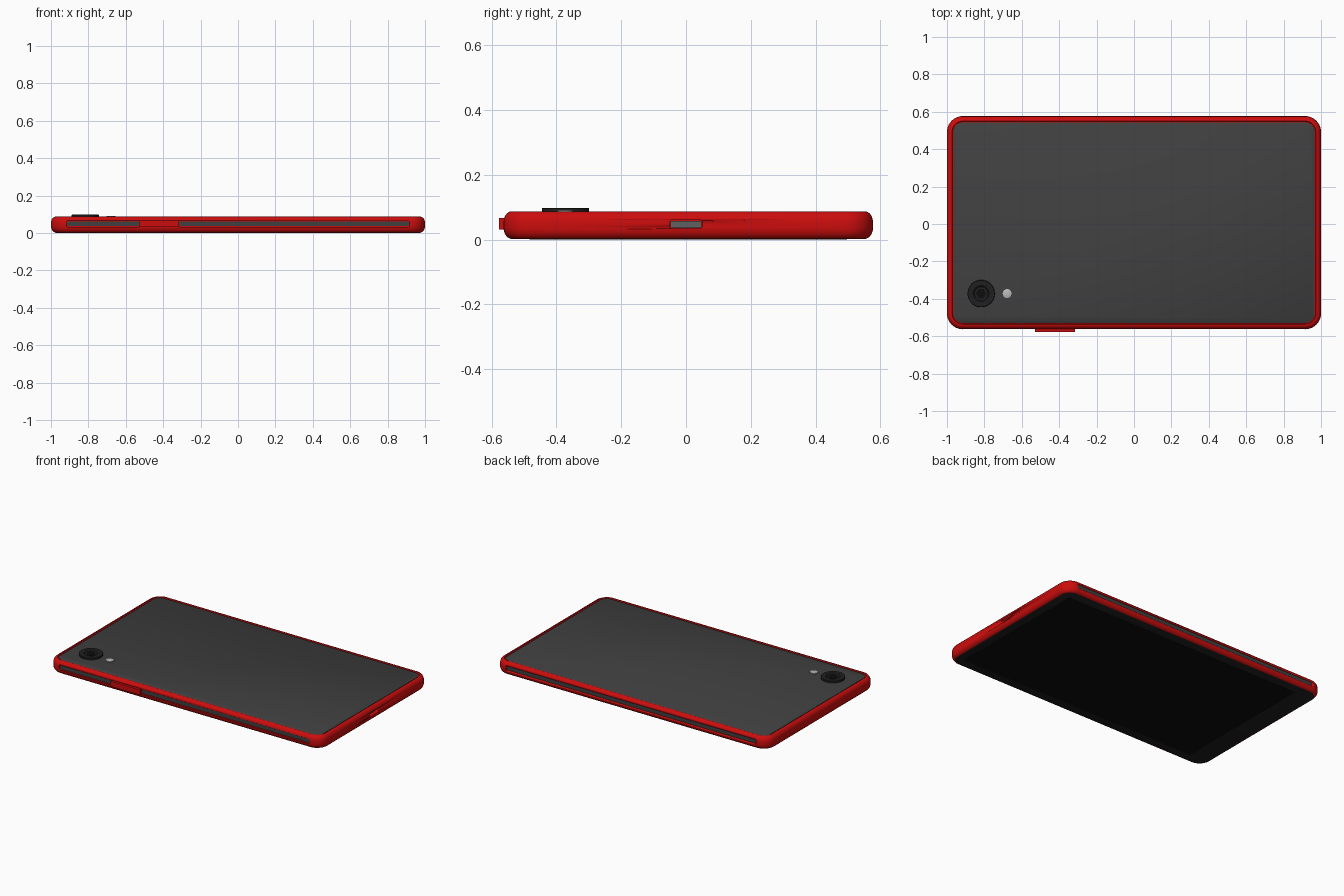
import bpy, bmesh, math

if "Cube" in bpy.data.objects:
    bpy.data.objects.remove(bpy.data.objects["Cube"])

CY = 0.007            # body centre in y (the button sticks out at the front)
HX, HY, R = 1.0, 0.57, 0.085


def material(name, r, g, b):
    m = bpy.data.materials.new(name)
    m.diffuse_color = (r, g, b, 1)
    m.use_nodes = True
    m.node_tree.nodes["Principled BSDF"].inputs["Base Color"].default_value = m.diffuse_color
    return m


RED = material("red", 0.6, 0.004, 0.004)
DARK = material("dark_grey", 0.05, 0.05, 0.05)
BEZEL = material("bezel_black", 0.014, 0.014, 0.014)
BLACK = material("screen_black", 0.004, 0.004, 0.004)
METAL = material("metal_grey", 0.12, 0.12, 0.12)
LIGHT = material("light_grey", 0.5, 0.5, 0.5)


def loft(name, rings, mat, smooth=35):
    """Skin equal-length rings of points and cap both ends."""
    bm = bmesh.new()
    loops = [[bm.verts.new(p) for p in ring] for ring in rings]
    n = len(loops[0])
    for a, b in zip(loops, loops[1:]):
        for i in range(n):
            bm.faces.new((a[i], a[(i + 1) % n], b[(i + 1) % n], b[i]))
    bm.faces.new(loops[0][::-1])
    bm.faces.new(loops[-1])
    bmesh.ops.recalc_face_normals(bm, faces=bm.faces)
    me = bpy.data.meshes.new(name)
    bm.to_mesh(me)
    bm.free()
    ob = bpy.data.objects.new(name, me)
    bpy.context.collection.objects.link(ob)
    me.materials.append(mat)
    select(ob)
    bpy.ops.object.shade_smooth_by_angle(angle=math.radians(smooth))
    return ob


def select(ob):
    bpy.ops.object.select_all(action='DESELECT')
    ob.select_set(True)
    bpy.context.view_layer.objects.active = ob


def rounded(hx, hy, r, seg=10):
    pts = []
    for q, (sx, sy) in enumerate([(1, 1), (-1, 1), (-1, -1), (1, -1)]):
        for i in range(seg + 1):
            a = math.pi / 2 * (q + i / seg)
            pts.append((sx * (hx - r) + r * math.cos(a), sy * (hy - r) + r * math.sin(a)))
    return pts


def slab(name, profile, mat):
    """Rounded-rectangle body from (inset, z) steps."""
    return loft(name, [[(x, y + CY, z) for x, y in rounded(HX - d, HY - d, R - d)]
                       for d, z in profile], mat)


def disc(name, x, y, profile, mat, n=40):
    return loft(name, [[(x + r * math.cos(2 * math.pi * i / n),
                         y + r * math.sin(2 * math.pi * i / n), z) for i in range(n)]
                       for r, z in profile], mat)


def box(name, x0, x1, y0, y1, z0, z1, mat):
    return loft(name, [[(x0, y0, z), (x1, y0, z), (x1, y1, z), (x0, y1, z)]
                       for z in (z0, z1)], mat)


def pill(name, axis, c, half_w, z0, z1, d0, d1, mat):
    """Round-cornered bar running from d0 to d1 along the axis."""
    h = (z1 - z0) / 2
    sec = [(u + c, v + z0 + h) for u, v in rounded(half_w, h, h * 0.5, 4)]
    rings = [[(d, u, v) if axis == 'x' else (u, d, v) for u, v in sec] for d in (d0, d1)]
    return loft(name, rings, mat)


def cut(ob, cutter):
    mod = ob.modifiers.new("cut", 'BOOLEAN')
    mod.operation = 'DIFFERENCE'
    mod.solver = 'EXACT'
    mod.object = cutter
    select(ob)
    bpy.ops.object.modifier_apply(modifier=mod.name)
    bpy.data.objects.remove(cutter)


# Red frame with a shallow recess for the back panel
frame = slab("frame", [(0.020, 0.003), (0.012, 0.007), (0.005, 0.016), (0.001, 0.027),
                       (0, 0.038), (0, 0.052), (0.001, 0.063), (0.005, 0.074),
                       (0.012, 0.082), (0.021, 0.087), (0.027, 0.087), (0.030, 0.080)], RED)

# Long side grooves with grey strips, front and back
for side, label in ((-1, "front"), (1, "back")):
    ys = sorted((CY + side * (HY - 0.012), CY + side * (HY + 0.02)))
    cut(frame, pill("groove_cutter", 'y', 0, 0.918, 0.033, 0.064, *ys, RED))
    ys = sorted((CY + side * (HY - 0.02), CY + side * (HY - 0.006)))
    pill(label + "_side_strip", 'y', 0, 0.914, 0.036, 0.061, *ys, DARK)

# Charging port on the right end
cut(frame, pill("port_cutter", 'x', 0, 0.05, 0.034, 0.060, 0.96, 1.02, RED))
pill("charging_port", 'x', 0, 0.048, 0.036, 0.058, 0.955, 0.975, METAL)

# Side button
box("side_button", -0.53, -0.315, -0.577, -0.54, 0.031, 0.066, RED)

# Back panel
slab("back_panel", [(0.034, 0.078), (0.034, 0.083), (0.038, 0.0855)], DARK)

# Front glass bezel and display on the underside
slab("glass_bezel", [(0.024, 0.001), (0.020, 0.003), (0.020, 0.008)], BEZEL)
box("display", -0.845, 0.925, CY - 0.49, CY + 0.49, 0.0, 0.004, BLACK)

# Camera and flash
disc("camera_ring", -0.817, -0.372, [(0.073, 0.08), (0.073, 0.096), (0.071, 0.098),
                                     (0.043, 0.098), (0.036, 0.092)], BEZEL)
disc("camera_lens", -0.817, -0.372, [(0.028, 0.09), (0.028, 0.095), (0.018, 0.096)], BLACK, 6)
disc("flash", -0.678, -0.372, [(0.024, 0.08), (0.024, 0.09), (0.022, 0.091)], LIGHT, 24)
